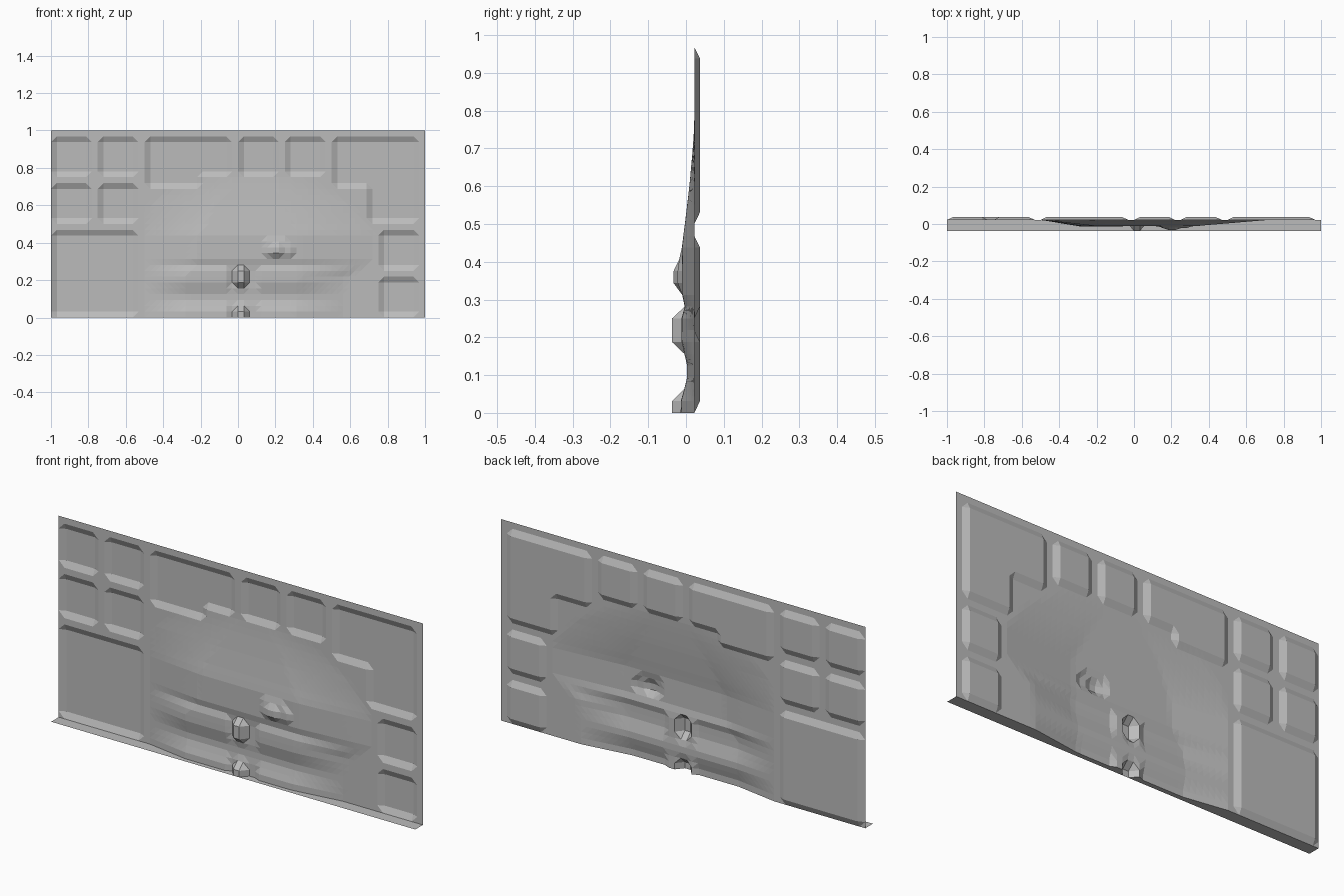
import bpy, bmesh

cube = bpy.data.objects.get("Cube")
if cube:
    bpy.data.objects.remove(cube)

STEPS = 32          # grid steps per unit
FLAT = 0.022        # y of the plain sheet
DEEP = 0.037        # y of the recessed panels
FRONT = -0.037      # y of the foremost points

# Recessed panels as grid index ranges: column from, to, row from, to
PANELS = [(1, 6, 25, 30), (9, 14, 25, 30), (17, 30, 25, 30), (17, 25, 23, 30),
          (33, 38, 25, 30), (41, 46, 25, 30), (49, 62, 23, 30), (55, 62, 17, 30),
          (1, 6, 17, 22), (9, 14, 17, 22), (1, 14, 1, 14),
          (57, 62, 9, 14), (57, 62, 1, 6)]

# Height z, then the y reached by the middle of the relief
PROFILE = [(0, -.014), (.03, -.014), (.09, .003), (.125, .003), (.19, -.012),
           (.25, -.012), (.28, -.003), (.31, -.01), (.44, -.011), (.5, -.003),
           (.6, .009), (.7, .018), (.76, FLAT)]

# Height z, then outer left, inner left, inner right, outer right of the relief
EXTENT = [(0, -.5, -.28, .3, .56), (.22, -.5, -.28, .33, .58),
          (.3, -.5, -.22, .33, .72), (.45, -.5, -.2, .33, .72),
          (.6, -.47, -.12, .25, .6), (.76, -.25, 0, .15, .35)]


def blend(table, t):
    """Linear lookup of the row values at t."""
    if t >= table[-1][0]:
        return table[-1][1:]
    for a, b in zip(table, table[1:]):
        if t <= b[0]:
            f = (t - a[0]) / (b[0] - a[0])
            return tuple(p + f * (q - p) for p, q in zip(a[1:], b[1:]))


def relief(x, z, i, j):
    """Depth of the sheet at one grid point."""
    if any(a <= i <= b and c <= j <= d for a, b, c, d in PANELS):
        return DEEP
    # Broad swelling, fading out to each side
    outer_l, inner_l, inner_r, outer_r = blend(EXTENT, z)
    fade = min(1, (x - outer_l) / (inner_l - outer_l), (outer_r - x) / (outer_r - inner_r))
    y = FLAT + max(0, fade) * (blend(PROFILE, z)[0] - FLAT)
    # Grooves beside the central knobs
    if i in (31, 34, 35) and j <= 8:
        y = max(y, 0)
    # Central knobs
    if i in (32, 33) and (j <= 1 or 6 <= j <= 8):
        y = FRONT
    # Raised brow on one side
    if j in (11, 12):
        if i in (38, 39):
            y = -.033
        elif i in (37, 40, 41):
            y = -.022
    elif j == 13 and 37 <= i <= 40:
        y = -.018
    return y


# Relief sheet
bm = bmesh.new()
bmesh.ops.create_grid(bm, x_segments=2 * STEPS, y_segments=STEPS, size=1)
for v in bm.verts:
    x, z = v.co.x, (v.co.y + 1) / 2
    v.co = (x, relief(x, z, round((x + 1) * STEPS), round(z * STEPS)), z)

# Bottom flange reaching forward from the lower edge
lower = [e for e in bm.edges if all(v.co.z < .001 for v in e.verts)]
new = bmesh.ops.extrude_edge_only(bm, edges=lower)["geom"]
for v in new:
    if isinstance(v, bmesh.types.BMVert):
        v.co.y = FRONT - .0005
bmesh.ops.triangulate(bm, faces=bm.faces[:])

mesh = bpy.data.meshes.new("relief_panel")
bm.to_mesh(mesh)
bm.free()
panel = bpy.data.objects.new("relief_panel", mesh)
bpy.context.collection.objects.link(panel)

# Single grey material
grey = bpy.data.materials.new("plain_grey")
grey.use_nodes = True
colour = (.5, .5, .5, 1)
grey.diffuse_color = colour
grey.node_tree.nodes["Principled BSDF"].inputs["Base Color"].default_value = colour
mesh.materials.append(grey)
